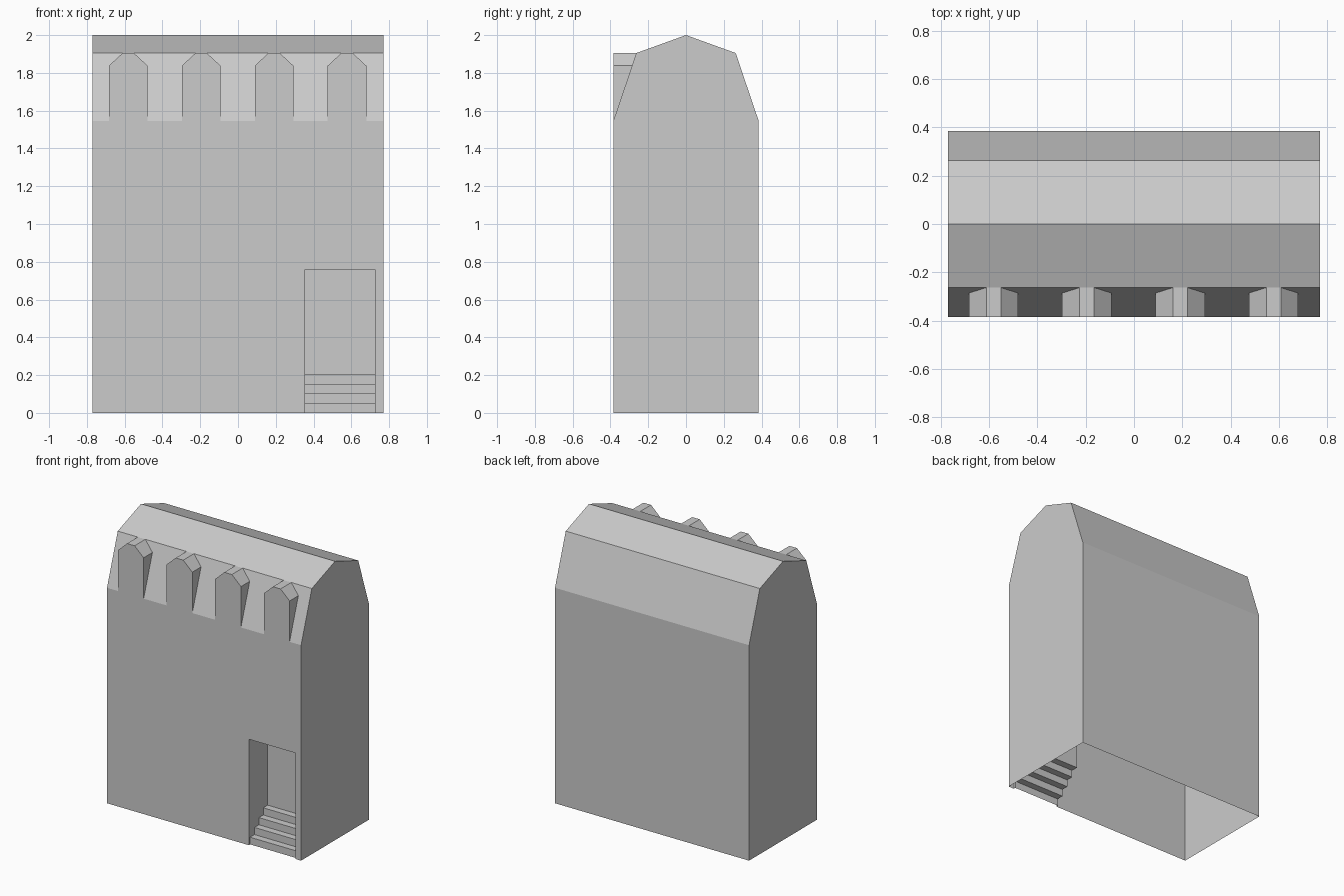
import bpy, bmesh

if "Cube" in bpy.data.objects:
    bpy.data.objects.remove(bpy.data.objects["Cube"])

W, D = 0.77, 0.385             # half width, half depth
EAVE, BREAK, RIDGE = 1.545, 1.905, 2.0
BREAK_Y = 0.263
X0, X1, DOOR_TOP, BACK = 0.355, 0.725, 0.76, -0.17


def finish(name, bm):
    bmesh.ops.remove_doubles(bm, verts=bm.verts, dist=1e-5)
    bmesh.ops.recalc_face_normals(bm, faces=bm.faces)
    mesh = bpy.data.meshes.new(name)
    bm.to_mesh(mesh)
    bm.free()
    obj = bpy.data.objects.new(name, mesh)
    bpy.context.collection.objects.link(obj)
    return obj


def face(bm, pts):
    bm.faces.new([bm.verts.new(p) for p in pts])


def strip(bm, path, xa, xb):
    """Sweep a (y, z) path along x."""
    for (ya, za), (yb, zb) in zip(path, path[1:]):
        face(bm, [(xa, ya, za), (xb, ya, za), (xb, yb, zb), (xa, yb, zb)])


# House shell, open underneath: gambrel roof, back wall and gable ends
bm = bmesh.new()
profile = [(-D, EAVE), (-BREAK_Y, BREAK), (0, RIDGE),
           (BREAK_Y, BREAK), (D, EAVE), (D, 0)]
strip(bm, profile, -W, W)
for x in (-W, W):
    face(bm, [(x, y, z) for y, z in [(-D, 0)] + profile])

# Front wall with the doorway notch
face(bm, [(x, -D, z) for x, z in [
    (-W, 0), (X0, 0), (X0, DOOR_TOP), (X1, DOOR_TOP), (X1, 0),
    (W, 0), (W, EAVE), (-W, EAVE)]])

# Doorway recess with four steps
steps = [(-0.37, 0)]
for i in range(4):
    z = 0.205 * (i + 1) / 4
    steps += [(-0.37 + 0.05 * i, z), (-0.37 + 0.05 * (i + 1), z)]
recess = steps + [(BACK, DOOR_TOP), (-D, DOOR_TOP)]
strip(bm, recess, X0, X1)
for x in (X0, X1):
    face(bm, [(x, y, z) for y, z in [(-D, 0)] + recess])
finish("house", bm)


# Dormers: front flush with the wall, back edges lying on the lower roof slope
def slope_y(z):
    return -D + (D - BREAK_Y) * (z - EAVE) / (BREAK - EAVE)


for i in range(4):
    cx = -0.581 + 0.386 * i
    outline = [(-0.102, EAVE), (-0.102, 1.838), (-0.03, BREAK),
               (0.03, BREAK), (0.102, 1.838), (0.102, EAVE)]
    bm = bmesh.new()
    front = [bm.verts.new((cx + x, -D, z)) for x, z in outline]
    back = [front[0]] + [bm.verts.new((cx + x, slope_y(z), z))
                         for x, z in outline[1:-1]] + [front[-1]]
    bm.faces.new(front)
    for k in range(5):
        quad = [front[k], front[k + 1], back[k + 1], back[k]]
        bm.faces.new(list(dict.fromkeys(quad)))
    bm.faces.new(back)
    finish(f"dormer_{i + 1}", bm)
